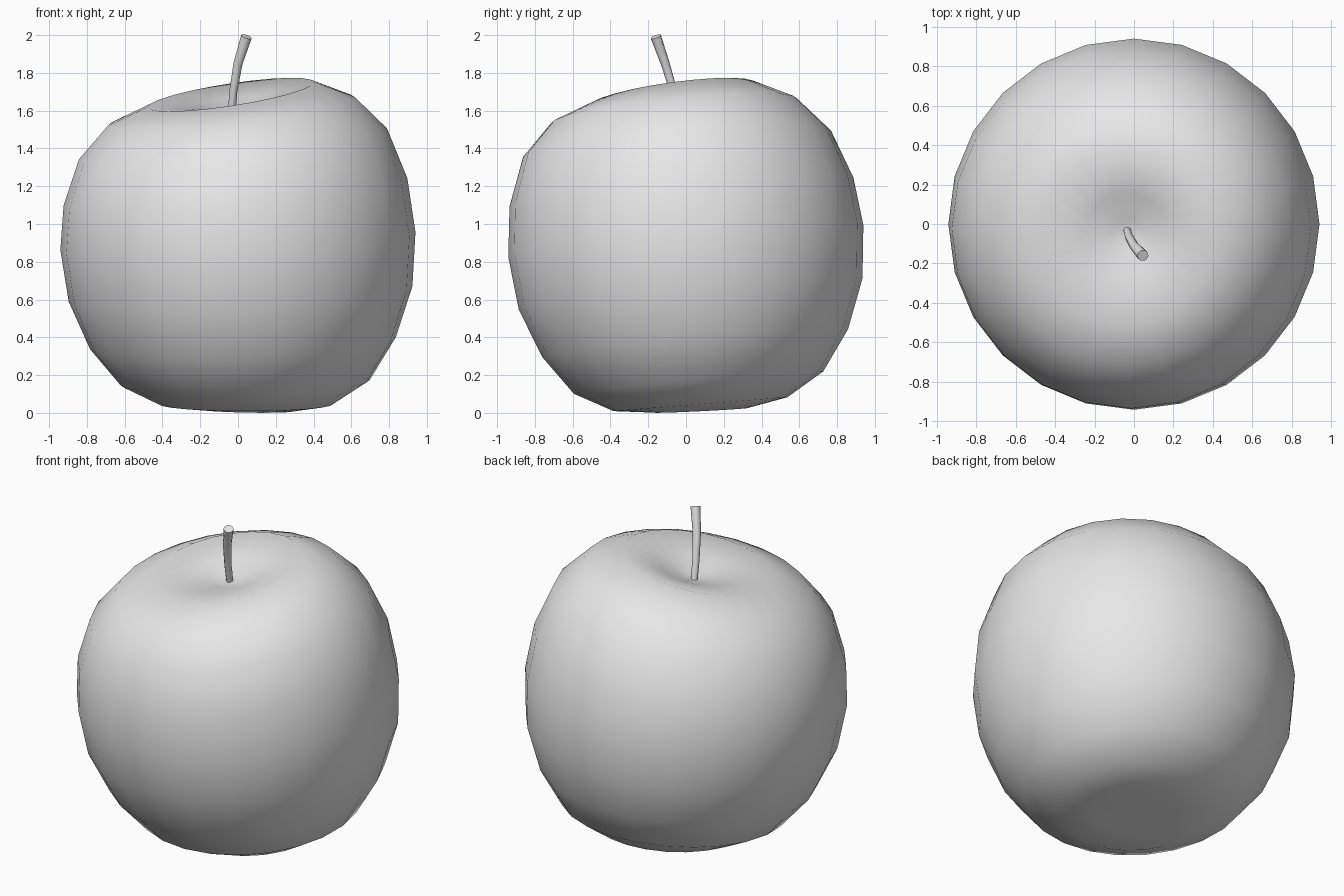
import bpy
import bmesh
from math import sin, cos, tau
from mathutils import Vector

cube = bpy.data.objects.get("Cube")
if cube:
    bpy.data.objects.remove(cube, do_unlink=True)

grey = bpy.data.materials.new("plain_grey")
grey.use_nodes = True
grey.diffuse_color = (0.8, 0.8, 0.8, 1)
grey.node_tree.nodes["Principled BSDF"].inputs["Base Color"].default_value = (0.8, 0.8, 0.8, 1)


def skin(name, rings, start, end):
    """Join rings of points with quads, and close each end with a fan."""
    bm = bmesh.new()
    loops = [[bm.verts.new(p) for p in ring] for ring in rings]
    n = len(loops[0])
    first, last = bm.verts.new(start), bm.verts.new(end)
    for i in range(n):
        j = (i + 1) % n
        bm.faces.new((first, loops[0][j], loops[0][i]))
        bm.faces.new((last, loops[-1][i], loops[-1][j]))
        for a, b in zip(loops, loops[1:]):
            bm.faces.new((a[i], a[j], b[j], b[i]))
    bmesh.ops.recalc_face_normals(bm, faces=bm.faces)
    mesh = bpy.data.meshes.new(name)
    bm.to_mesh(mesh)
    bm.free()
    mesh.materials.append(grey)
    obj = bpy.data.objects.new(name, mesh)
    bpy.context.collection.objects.link(obj)
    bpy.ops.object.select_all(action='DESELECT')
    obj.select_set(True)
    bpy.context.view_layer.objects.active = obj
    bpy.ops.object.shade_smooth_by_angle(angle=1.0)
    return obj


# Fruit body: leaning rings of radius, height, slope along x, slope along y
PROFILE = [
    (0.25, 0.014, -0.02, 0.05),
    (0.46, 0.046, 0.00, 0.08),
    (0.66, 0.16, 0.02, 0.09),
    (0.81, 0.37, 0.04, 0.09),
    (0.91, 0.63, 0.045, 0.09),
    (0.94, 0.91, 0.05, 0.09),
    (0.91, 1.17, 0.08, 0.085),
    (0.815, 1.425, 0.10, 0.085),
    (0.655, 1.595, 0.115, 0.10),
    (0.44, 1.685, 0.15, 0.135),
    (0.22, 1.64, 0.12, 0.12),
    (0.08, 1.60, 0.05, 0.05),
]


def axis_point(z):
    return Vector((-0.05 * (z - 0.9), -0.09 * (z - 0.9), z))


def body_ring(r, z, slope_x, slope_y, sides=24):
    points = []
    for i in range(sides):
        x, y = r * cos(tau * i / sides), r * sin(tau * i / sides)
        points.append(axis_point(z) + Vector((x, y, slope_x * x + slope_y * y)))
    return points


skin("fruit_body", [body_ring(*row) for row in PROFILE],
     axis_point(0.05), axis_point(1.585))

# Stem: a bent, slightly flared rod
PATH = [Vector(p) for p in ((-0.035, -0.03, 1.57), (-0.025, -0.065, 1.70),
                            (0.0, -0.11, 1.85), (0.045, -0.16, 1.992))]
RADII = (0.02, 0.021, 0.024, 0.029)
stem_rings = []
for k, (centre, radius) in enumerate(zip(PATH, RADII)):
    along = (PATH[min(k + 1, 3)] - PATH[max(k - 1, 0)]).normalized()
    u = along.cross(Vector((0, 1, 0))).normalized()
    v = along.cross(u)
    stem_rings.append([centre + radius * (u * cos(tau * i / 10) + v * sin(tau * i / 10))
                       for i in range(10)])
skin("stem", stem_rings, PATH[0], PATH[-1])
